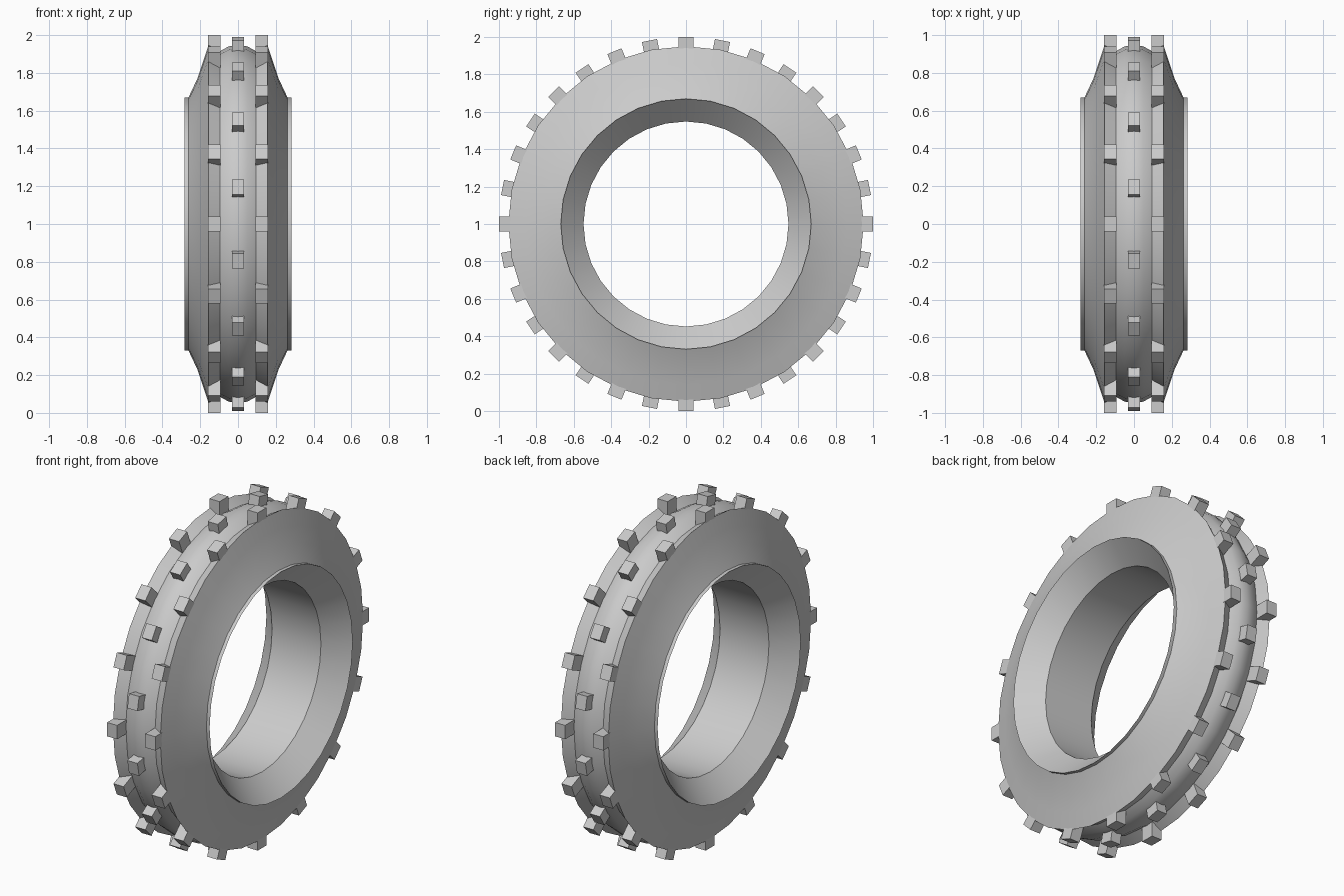
import bpy
import math
from mathutils import Matrix

cube = bpy.data.objects.get("Cube")
if cube:
    bpy.data.objects.remove(cube, do_unlink=True)

rubber = bpy.data.materials.new("grey rubber")
rubber.use_nodes = True
GREY = (0.6, 0.6, 0.6, 1)
rubber.diffuse_color = GREY
rubber.node_tree.nodes["Principled BSDF"].inputs["Base Color"].default_value = GREY

SEGMENTS = 32
HUB = 1.0  # height of the axle


def make_object(name, verts, faces):
    mesh = bpy.data.meshes.new(name)
    mesh.from_pydata(verts, [], faces)
    mesh.materials.append(rubber)
    obj = bpy.data.objects.new(name, mesh)
    bpy.context.collection.objects.link(obj)
    return obj


# Tyre body: half cross-section (x, radius) from tread centre to bore, mirrored and lathed
half = [(0, 0.95), (0.05, 0.94), (0.095, 0.915), (0.155, 0.95), (0.185, 0.86),
        (0.215, 0.77), (0.262, 0.67), (0.283, 0.67), (0.16, 0.548)]
profile = half + [(-x, r) for x, r in reversed(half[1:])]
count = len(profile)
verts, faces = [], []
for s in range(SEGMENTS):
    a = math.tau * s / SEGMENTS
    verts += [(x, r * math.cos(a), HUB + r * math.sin(a)) for x, r in profile]
    n = (s + 1) % SEGMENTS
    for i in range(count):
        j = (i + 1) % count
        faces.append((s * count + i, s * count + j, n * count + j, n * count + i))
body = make_object("tyre_body", verts, faces)
bpy.ops.object.select_all(action='DESELECT')
body.select_set(True)
bpy.context.view_layer.objects.active = body
bpy.ops.object.shade_smooth_by_angle(angle=math.radians(30))


# Tread knobs: a ring of 16 blocks sunk into the body
def knob_row(name, x, offset, width=0.066, length=0.082, inner=0.88, outer=1.0):
    verts, faces = [], []
    for k in range(16):
        turn = Matrix.Rotation(math.tau * (k + offset) / 16, 3, 'X')
        base = len(verts)
        for sx in (-0.5, 0.5):
            for y, r in ((-0.5, inner), (0.5, inner), (0.5, outer), (-0.5, outer)):
                p = turn @ Matrix.Translation((x + sx * width, y * length, r)).translation
                verts.append((p.x, p.y, p.z + HUB))
        for f in ((3, 2, 1, 0), (4, 5, 6, 7), (0, 1, 5, 4),
                  (1, 2, 6, 5), (2, 3, 7, 6), (3, 0, 4, 7)):
            faces.append([base + i for i in f])
    return make_object(name, verts, faces)


knob_row("centre_tread_knobs", 0, 0.5)
knob_row("left_tread_knobs", 0.125, 0)
knob_row("right_tread_knobs", -0.125, 0)

# Consistent outward normals
import bmesh
for obj in bpy.context.collection.objects:
    if obj.type == 'MESH' and obj.name.startswith(("tyre", "centre", "left", "right")):
        bm = bmesh.new()
        bm.from_mesh(obj.data)
        bmesh.ops.recalc_face_normals(bm, faces=bm.faces)
        bm.to_mesh(obj.data)
        bm.free()
